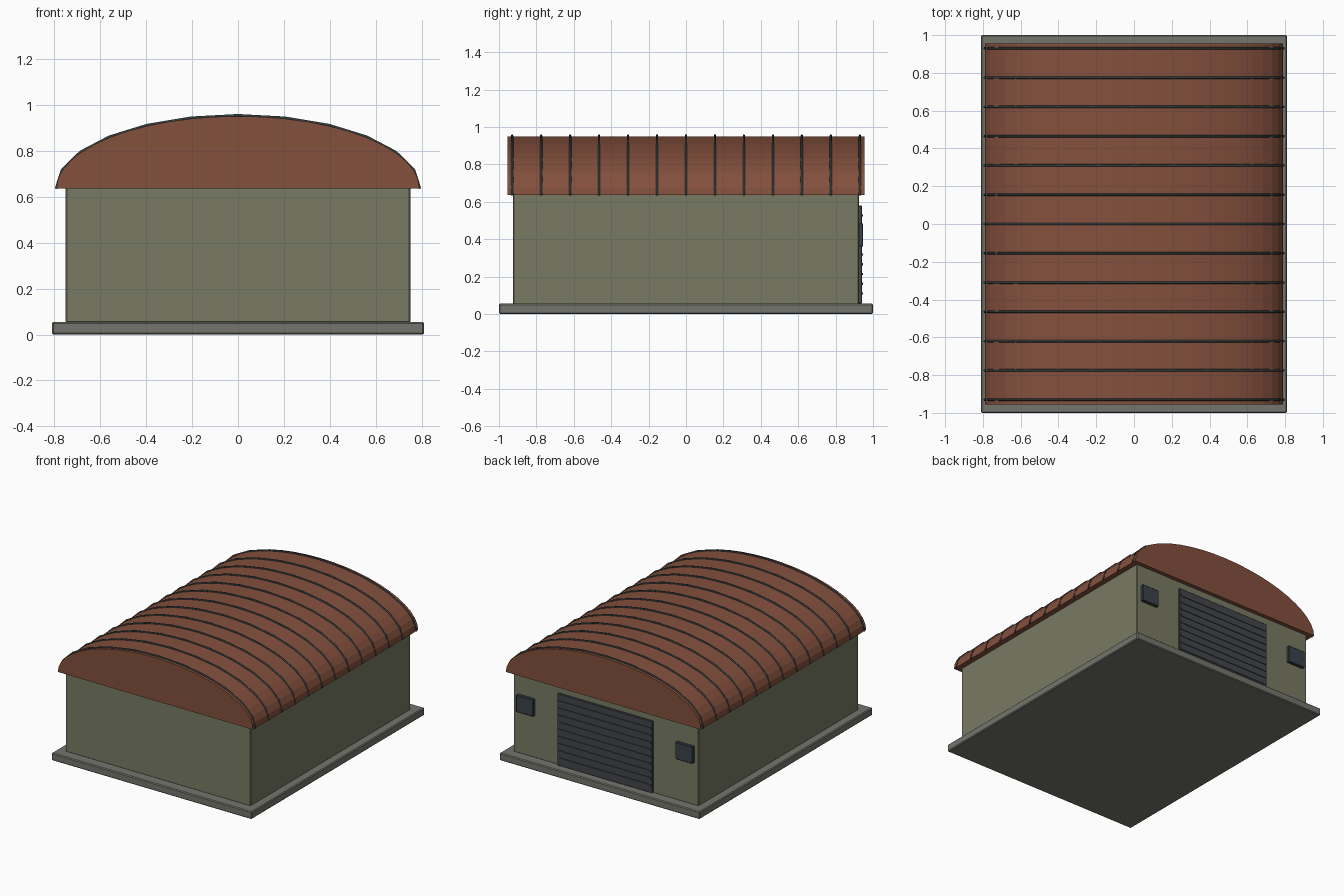
import bpy, bmesh, math

if "Cube" in bpy.data.objects:
    bpy.data.objects.remove(bpy.data.objects["Cube"])


def lin(c):
    c /= 255
    return c / 12.92 if c <= 0.04045 else ((c + 0.055) / 1.055) ** 2.4


def material(name, r, g, b):
    m = bpy.data.materials.new(name)
    m.diffuse_color = (lin(r), lin(g), lin(b), 1)
    m.use_nodes = True
    m.node_tree.nodes["Principled BSDF"].inputs["Base Color"].default_value = m.diffuse_color
    return m


CONCRETE = material("concrete grey", 117, 117, 109)
OLIVE = material("olive wall", 120, 122, 99)
RUST = material("rust roof", 132, 80, 61)
RIB = material("dark rib", 50, 62, 62)
DOOR = material("door slate", 66, 69, 74)
GLASS = material("window dark", 58, 66, 72)


def add_mesh(name, bm, mat):
    bmesh.ops.recalc_face_normals(bm, faces=bm.faces)
    me = bpy.data.meshes.new(name)
    bm.to_mesh(me)
    bm.free()
    me.materials.append(mat)
    ob = bpy.data.objects.new(name, me)
    bpy.context.collection.objects.link(ob)
    return ob


def box(name, lo, hi, mat, bevel=0.0):
    bm = bmesh.new()
    bmesh.ops.create_cube(bm, size=1)
    for v in bm.verts:
        v.co = [lo[i] + (v.co[i] + 0.5) * (hi[i] - lo[i]) for i in range(3)]
    if bevel:
        bmesh.ops.bevel(bm, geom=bm.edges[:], offset=bevel, segments=1,
                        affect='EDGES', profile=0.5)
    return add_mesh(name, bm, mat)


def arch(rx, rz, n, z0=0.635):
    return [(rx * math.cos(math.pi * i / n), z0 + rz * math.sin(math.pi * i / n))
            for i in range(n + 1)]


# Slab and walls
box("foundation_slab", (-0.81, -1, 0), (0.81, 1, 0.055), CONCRETE, 0.006)
box("walls", (-0.75, -0.925, 0.05), (0.75, 0.925, 0.645), OLIVE, 0.006)

# Barrel roof: solid half ellipse extruded along y
bm = bmesh.new()
face = bm.faces.new([bm.verts.new((x, -0.955, z)) for x, z in arch(0.79, 0.315, 24)])
ext = bmesh.ops.extrude_face_region(bm, geom=[face], use_keep_orig=True)
for v in ext["geom"]:
    if isinstance(v, bmesh.types.BMVert):
        v.co.y = 0.955
add_mesh("barrel_roof", bm, RUST)

# Roof ribs: thin tubes following the arch
cu = bpy.data.curves.new("rib_path", 'CURVE')
cu.dimensions = '3D'
cu.bevel_depth = 0.0065
cu.bevel_resolution = 1
cu.use_fill_caps = True
pts = arch(0.792, 0.319, 12)
sp = cu.splines.new('POLY')
sp.points.add(len(pts) - 1)
for p, (x, z) in zip(sp.points, pts):
    p.co = (x, 0, z, 1)
path = bpy.data.objects.new("rib_path", cu)
bpy.context.collection.objects.link(path)
rib_mesh = bpy.data.meshes.new_from_object(
    path.evaluated_get(bpy.context.evaluated_depsgraph_get()))
bpy.data.objects.remove(path)
rib_mesh.materials.clear()
rib_mesh.materials.append(RIB)
for i in range(13):
    ob = bpy.data.objects.new(f"roof_rib_{i + 1}", rib_mesh)
    ob.location.y = -0.93 + i * 0.155
    bpy.context.collection.objects.link(ob)

# Roller door on the back with horizontal slats
box("roller_door", (-0.385, 0.92, 0.055), (0.385, 0.94, 0.58), DOOR, 0.003)
for i in range(9):
    z = 0.11 + i * 0.052
    box(f"door_slat_{i + 1}", (-0.375, 0.935, z - 0.006), (0.375, 0.945, z + 0.006), DOOR)

# Small windows either side of the door
for side, cx in (("left", 0.645), ("right", -0.645)):
    box(f"window_{side}", (cx - 0.07, 0.92, 0.36), (cx + 0.07, 0.947, 0.485), GLASS, 0.004)
